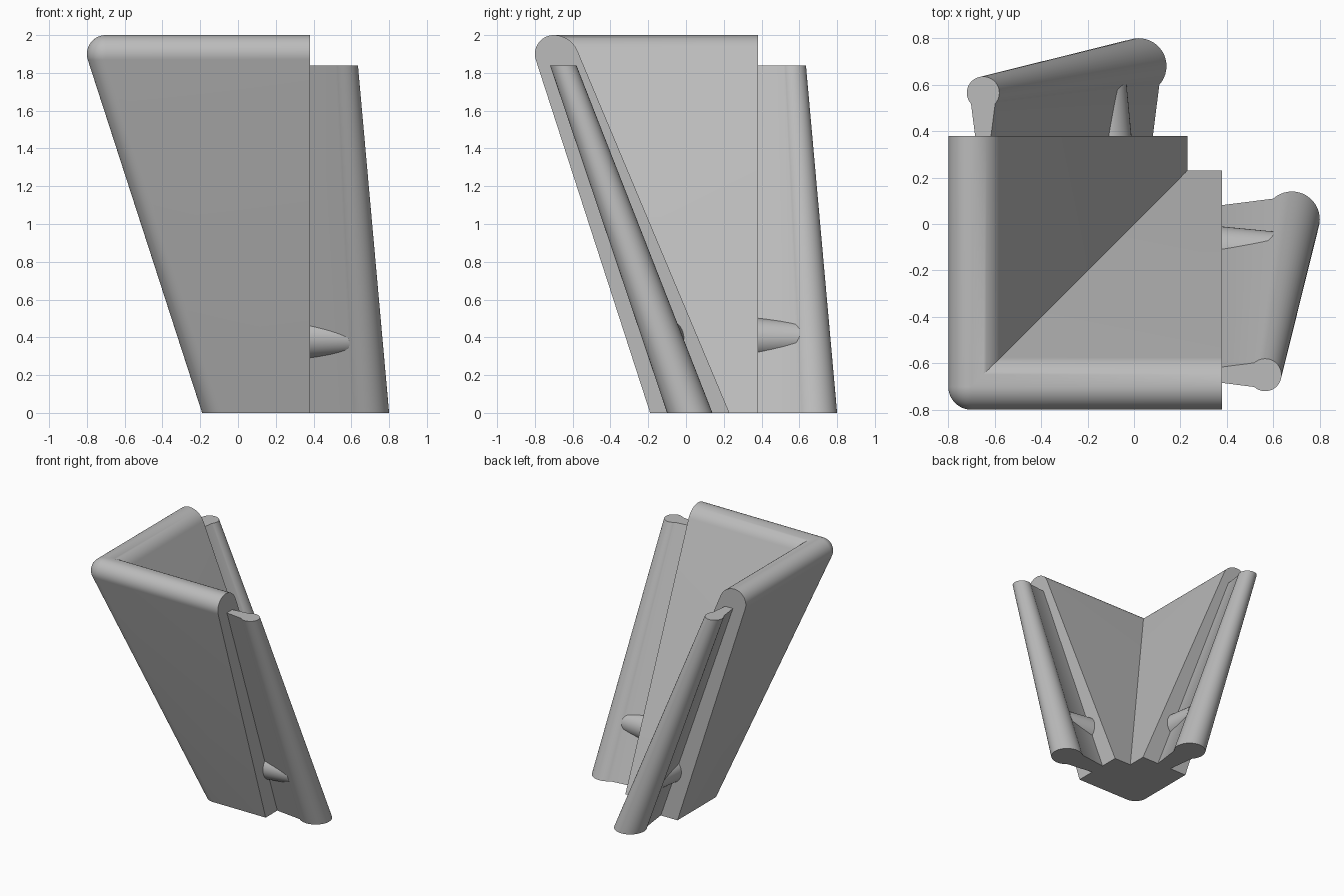
import bpy, bmesh
from math import sin, cos, pi, radians
from mathutils import Matrix, Vector

cube = bpy.data.objects.get("Cube")
if cube:
    bpy.data.objects.remove(cube, do_unlink=True)

grey = bpy.data.materials.new("plain_grey")
grey.use_nodes = True
colour = (0.5, 0.5, 0.5, 1)
grey.diffuse_color = colour
grey.node_tree.nodes["Principled BSDF"].inputs["Base Color"].default_value = colour

END = 0.38      # plan position of both wall ends
TOP = 2.0


def finish(bm, name, swap=False):
    """Turn a bmesh into an object; swap reflects it across the x = y plane."""
    if swap:
        for v in bm.verts:
            v.co.x, v.co.y = v.co.y, v.co.x
    bmesh.ops.remove_doubles(bm, verts=bm.verts, dist=0.0001)
    bmesh.ops.recalc_face_normals(bm, faces=bm.faces)
    mesh = bpy.data.meshes.new(name)
    bm.to_mesh(mesh)
    bm.free()
    mesh.materials.append(grey)
    obj = bpy.data.objects.new(name, mesh)
    bpy.context.collection.objects.link(obj)
    bpy.ops.object.select_all(action='DESELECT')
    obj.select_set(True)
    bpy.context.view_layer.objects.active = obj
    bpy.ops.object.shade_smooth_by_angle(angle=radians(30))


def arc(cx, cy, r, a0, a1, n):
    return [(cx + r * cos(a0 + (a1 - a0) * i / n),
             cy + r * sin(a0 + (a1 - a0) * i / n)) for i in range(n + 1)]


# Corner body: leaning wall profile carried around a rounded outer corner
def build_body():
    crest, r_out, r_in = -0.70, 0.1, 0.136
    outer = [(-0.19, 0)] + arc(crest, TOP - r_out, r_out, radians(198), pi / 2, 14)
    inner = arc(crest, TOP - r_in, r_in, pi / 2, radians(23), 12)[1:] + [(0.23, 0)]
    steps = 12
    bm = bmesh.new()
    rows = []
    for off, z in outer + inner:
        r = min(r_out, max(0, crest - off)) if off < crest else 0
        if z == 0 and off < 0:
            r = r_out
        plan = [(END, off)]
        plan += arc(off + r, off + r, r, 1.5 * pi, pi, steps)
        plan.append((off, END))
        rows.append([bm.verts.new((x, y, z)) for x, y in plan])
    for i, row in enumerate(rows):
        nxt = rows[(i + 1) % len(rows)]
        for j in range(len(row) - 1):
            bm.faces.new((row[j], row[j + 1], nxt[j + 1], nxt[j]))
    for end in (0, -1):
        bm.faces.new([row[end] for row in rows])
    finish(bm, "corner_body")


# Edge rail: round bead on a flared neck, tapering towards the top
def build_rail(name, swap):
    def section(cx, cy, r, neck, z):
        a = radians(132)
        pts = [(END - 0.01, cy - neck)] + arc(cx, cy, r, -a, a, 32)
        pts.append((END - 0.01, cy + neck))
        return [Vector((x, y, z)) for x, y in pts]

    bm = bmesh.new()
    low = [bm.verts.new(p) for p in section(0.68, 0.02, 0.12, 0.06, 0)]
    high = [bm.verts.new(p) for p in section(0.565, -0.65, 0.07, 0.033, 1.84)]
    n = len(low)
    for i in range(n):
        k = (i + 1) % n
        bm.faces.new((low[i], low[k], high[k], high[i]))
    bm.faces.new(low)
    bm.faces.new(high)
    finish(bm, name, swap)


# Tapered peg passing through the neck near the bottom
def build_peg(name, swap):
    x0, x1 = 0.36, 0.6
    place = Matrix.Translation(((x0 + x1) / 2, -0.118, 0.395)) @ Matrix.Rotation(pi / 2, 4, 'Y')
    bm = bmesh.new()
    bmesh.ops.create_cone(bm, cap_ends=True, segments=40, radius1=0.109,
                          radius2=0.086, depth=x1 - x0, matrix=place)
    finish(bm, name, swap)


build_body()
for side, swap in (("left", False), ("back", True)):
    build_rail(side + "_rail", swap)
    build_peg(side + "_peg", swap)
